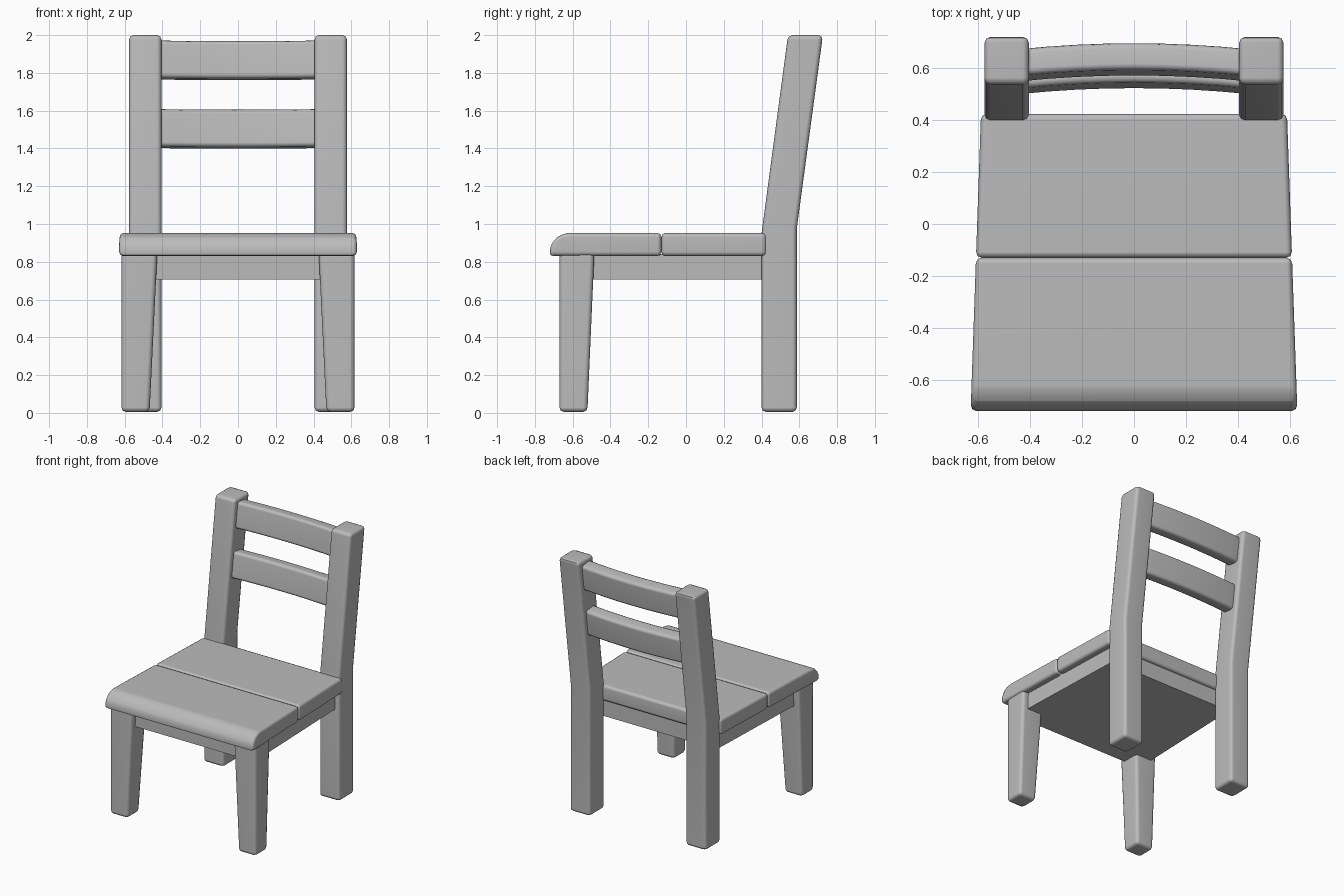
import bpy, bmesh, math
from mathutils import Vector, Matrix

if "Cube" in bpy.data.objects:
    bpy.data.objects.remove(bpy.data.objects["Cube"])

wood = bpy.data.materials.new("grey_wood")
wood.diffuse_color = (0.5, 0.5, 0.5, 1)
wood.use_nodes = True
wood.node_tree.nodes["Principled BSDF"].inputs["Base Color"].default_value = wood.diffuse_color


def finish(name, bm, bevel=0.02, segments=2):
    """Round the edges, shade smoothly and link the part."""
    bmesh.ops.recalc_face_normals(bm, faces=bm.faces)
    if bevel:
        sharp = [e for e in bm.edges if e.calc_face_angle(0) > math.radians(25)]
        bmesh.ops.bevel(bm, geom=sharp, offset=bevel, segments=segments,
                        profile=0.5, affect='EDGES', clamp_overlap=True)
    me = bpy.data.meshes.new(name)
    bm.to_mesh(me)
    bm.free()
    me.materials.append(wood)
    ob = bpy.data.objects.new(name, me)
    bpy.context.collection.objects.link(ob)
    bpy.ops.object.select_all(action='DESELECT')
    ob.select_set(True)
    bpy.context.view_layer.objects.active = ob
    bpy.ops.object.shade_smooth_by_angle(angle=math.radians(50))
    ob.modifiers.new("even_shading", 'WEIGHTED_NORMAL').keep_sharp = True
    return ob


def loft(sections):
    """Closed solid skinned through matching loops of points."""
    bm = bmesh.new()
    rings = [[bm.verts.new(p) for p in s] for s in sections]
    n = len(rings[0])
    for a, b in zip(rings, rings[1:]):
        for i in range(n):
            j = (i + 1) % n
            bm.faces.new((a[i], a[j], b[j], b[i]))
    bm.faces.new(rings[0][::-1])
    bm.faces.new(rings[-1])
    return bm


def rect(x0, x1, y0, y1, z):
    return [(x0, y0, z), (x1, y0, z), (x1, y1, z), (x0, y1, z)]


def half_width(y):
    """The seat narrows towards the back."""
    return 0.63 - 0.04 * (y + 0.72) / 1.15


def plank(name, profile):
    """Seat plank from a (y, z) side profile, spanning the tapered seat."""
    sides = [[(s * half_width(y), y, z) for y, z in profile] for s in (-1, 1)]
    return finish(name, loft(sides), 0.022)


# Seat planks, the front one with a rounded nose
plank("seat_front", [(-0.725, 0.83), (-0.13, 0.83), (-0.13, 0.953), (-0.62, 0.953),
                     (-0.665, 0.943), (-0.70, 0.915), (-0.717, 0.88)])
plank("seat_back", [(-0.13, 0.83), (0.425, 0.83), (0.425, 0.953), (-0.13, 0.953)])

# Solid apron under the seat
apron = [[(-0.575, -0.625, z), (0.575, -0.625, z), (0.54, 0.40, z), (-0.54, 0.40, z)]
         for z in (0.705, 0.84)]
finish("apron", loft(apron), 0)

for s, side in ((-1, "left"), (1, "right")):
    # Front leg, tapered on its inner and rear faces
    finish("front_leg_" + side, loft([
        rect(s * 0.468, s * 0.617, -0.67, -0.522, 0.005),
        rect(s * 0.427, s * 0.617, -0.67, -0.485, 0.85)]), 0.024)
    # Back leg, bent above the seat to lean back
    bm = loft([[(s * 0.405, 0.40, 0.005), (s * 0.577, 0.40, 0.005),
                (s * 0.577, 0.587, 0.005), (s * 0.405, 0.587, 0.005)],
               [(s * 0.405, 0.40, 0.95), (s * 0.577, 0.40, 0.95),
                (s * 0.577, 0.587, 0.98), (s * 0.405, 0.587, 0.98)],
               rect(s * 0.405, s * 0.577, 0.54, 0.725, 2.0)])
    finish("back_leg_" + side, bm, 0.024)

# Curved back slats, tilted to match the back legs
tilt = Matrix.Rotation(-math.atan(0.135), 3, 'X')
for name, z in (("upper_slat", 1.865), ("lower_slat", 1.502)):
    centre = Vector((0, 0.635 + 0.135 * (z - 1.865), z))
    sections = []
    for i in range(9):
        x = -0.45 + 0.9 * i / 8
        bow = -0.024 * (x / 0.45) ** 2
        sections.append([Vector((x, 0, 0)) + centre + tilt @ Vector((0, y + bow, h))
                         for y, h in ((-0.052, -0.1), (0.052, -0.1), (0.052, 0.1), (-0.052, 0.1))])
    finish(name, loft(sections), 0.022)
